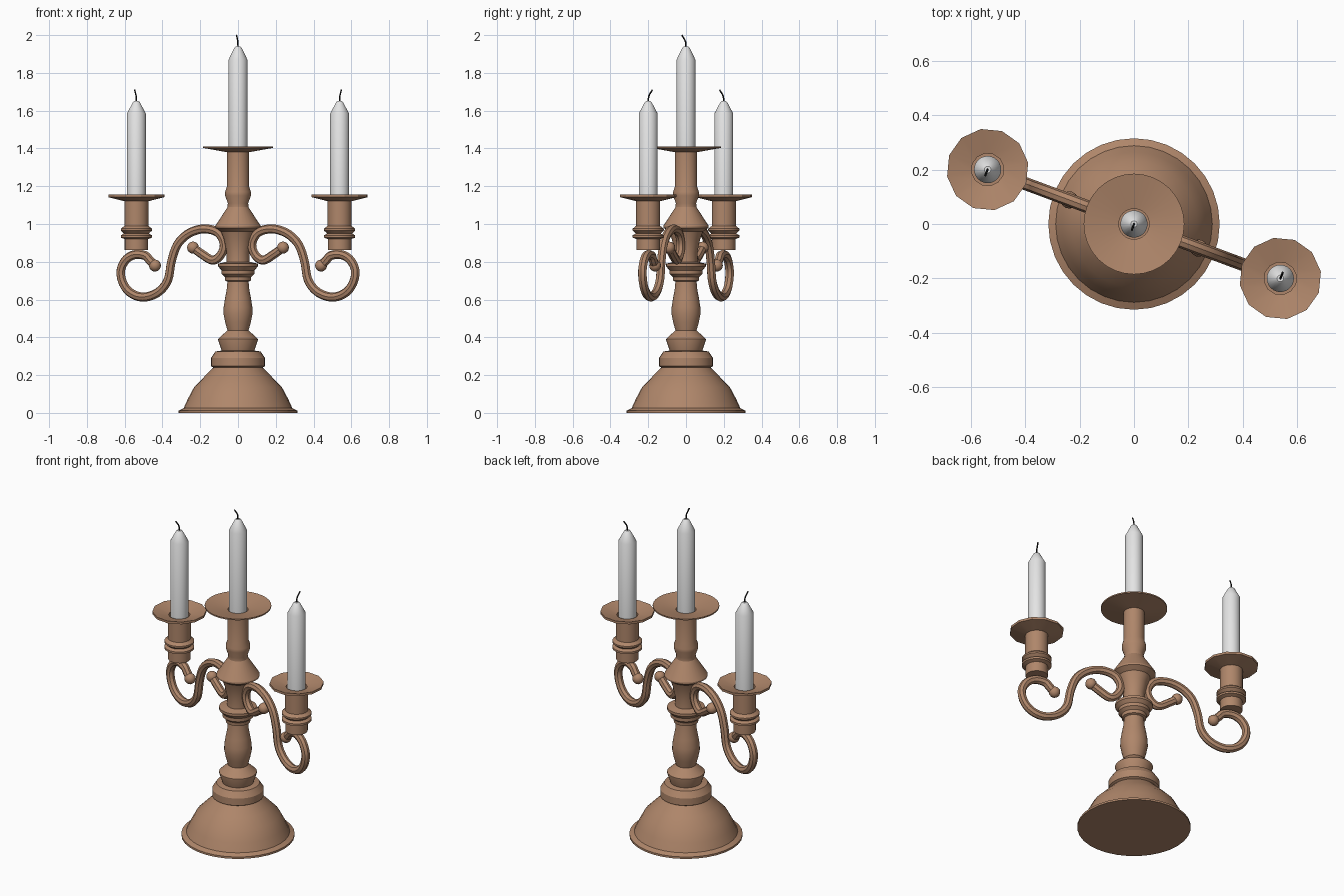
import bpy, bmesh, math
from mathutils import Vector, Matrix

if "Cube" in bpy.data.objects:
    bpy.data.objects.remove(bpy.data.objects["Cube"])


def material(name, rgb):
    m = bpy.data.materials.new(name)
    m.diffuse_color = (*rgb, 1)
    m.use_nodes = True
    m.node_tree.nodes["Principled BSDF"].inputs["Base Color"].default_value = m.diffuse_color
    return m


COPPER = material("copper", (0.43, 0.24, 0.145))
WAX = material("white wax", (0.78, 0.78, 0.78))
BLACK = material("black wick", (0.01, 0.01, 0.01))


def smooth(ob, angle):
    bpy.ops.object.select_all(action='DESELECT')
    ob.select_set(True)
    bpy.context.view_layer.objects.active = ob
    bpy.ops.object.shade_smooth_by_angle(angle=math.radians(angle))


def lathe(name, profile, sides, mat, place=Matrix(), angle=30):
    """Revolve (radius, z) points round the z axis; zero radius closes an end."""
    bm = bmesh.new()
    rings = []
    for r, z in profile:
        n = 1 if r == 0 else sides
        rings.append([bm.verts.new((r * math.cos(2 * math.pi * i / sides),
                                    r * math.sin(2 * math.pi * i / sides), z)) for i in range(n)])
    for a, b in zip(rings, rings[1:]):
        for i in range(sides):
            j = (i + 1) % sides
            ring = [a[i % len(a)], a[j % len(a)], b[j % len(b)], b[i % len(b)]]
            bm.faces.new(list(dict.fromkeys(ring)))
    bmesh.ops.recalc_face_normals(bm, faces=bm.faces)
    bm.transform(place)
    me = bpy.data.meshes.new(name)
    bm.to_mesh(me)
    bm.free()
    me.materials.append(mat)
    ob = bpy.data.objects.new(name, me)
    bpy.context.collection.objects.link(ob)
    smooth(ob, angle)
    return ob


def spline(pts, steps=4):
    """Catmull-Rom curve through the points."""
    p = [Vector(q) for q in pts]
    p = [2 * p[0] - p[1]] + p + [2 * p[-1] - p[-2]]
    out = []
    for a, b, c, d in zip(p, p[1:], p[2:], p[3:]):
        for k in range(steps):
            t = k / steps
            out.append(0.5 * (2 * b + (c - a) * t + (2 * a - 5 * b + 4 * c - d) * t * t
                              + (3 * b - a - 3 * c + d) * t ** 3))
    return out + [p[-2]]


def tube(name, pts, radius, mat, place=Matrix(), res=2, steps=4):
    cu = bpy.data.curves.new(name, 'CURVE')
    cu.dimensions = '3D'
    path = spline(pts, steps)
    sp = cu.splines.new('POLY')
    sp.points.add(len(path) - 1)
    for q, co in zip(sp.points, path):
        q.co = (*(place @ co), 1)
    cu.bevel_depth = radius
    cu.bevel_resolution = res
    cu.use_fill_caps = True
    cu.materials.append(mat)
    ob = bpy.data.objects.new(name, cu)
    bpy.context.collection.objects.link(ob)
    bpy.ops.object.select_all(action='DESELECT')
    ob.select_set(True)
    bpy.context.view_layer.objects.active = ob
    bpy.ops.object.convert(target='MESH')
    smooth(bpy.context.object, 30)


def ball(name, x, z, r, place):
    n = 8
    prof = [(r * math.sin(math.pi * i / n) if 0 < i < n else 0,
             -r * math.cos(math.pi * i / n)) for i in range(n + 1)]
    lathe(name, prof, 12, COPPER, place @ Matrix.Translation((x, 0, z)), 60)


def candle(name, x, y, bottom, shoulder, tip, top, lean):
    place = Matrix.Translation((x, y, 0))
    lathe(name, [(0, bottom), (0.05, bottom), (0.05, shoulder), (0.018, tip - 0.005),
                 (0.012, tip), (0, tip)], 24, WAX, place)
    lx, ly = lean
    h = top - tip
    tube(name + "_wick", [(x, y, tip - 0.01), (x + lx * .1, y + ly * .1, tip + h * .4),
                          (x + lx * .5, y + ly * .5, tip + h * .7), (x + lx, y + ly, top)],
         0.004, BLACK, res=1, steps=2)


# Turned base, stem and central drip dish
lathe("base_and_stem", [
    (0, 0), (0.315, 0), (0.315, 0.012), (0.288, 0.025), (0.265, 0.075), (0.232, 0.137),
    (0.18, 0.19), (0.13, 0.24), (0.143, 0.247), (0.143, 0.29), (0.12, 0.325),
    (0.087, 0.33), (0.105, 0.385), (0.105, 0.392), (0.056, 0.437), (0.068, 0.48),
    (0.077, 0.525), (0.076, 0.56), (0.068, 0.61), (0.06, 0.65), (0.056, 0.695),
    (0.068, 0.70), (0.07, 0.72), (0.087, 0.735), (0.087, 0.755), (0.105, 0.775),
    (0.105, 0.79), (0.06, 0.80), (0.06, 0.85), (0.075, 0.92), (0.09, 0.96),
    (0.12, 0.98), (0.12, 0.99), (0.055, 1.09), (0.054, 1.11), (0.068, 1.15),
    (0.068, 1.17), (0.058, 1.20), (0.058, 1.38), (0.185, 1.403), (0.185, 1.411),
    (0.056, 1.385), (0.056, 1.36), (0, 1.36)], 32, COPPER)
candle("centre_candle", 0, 0, 1.37, 1.87, 1.94, 2.0, (-0.008, -0.022))

# Scrolled arm path, seen side on (distance from the stem, height)
SCROLL = [(.254, .875), (.20, .838), (.141, .808), (.096, .838), (.079, .891), (.102, .944),
          (.147, .969), (.215, .972), (.288, .944), (.344, .888), (.376, .801), (.395, .706),
          (.44, .647), (.503, .617), (.565, .617), (.621, .647), (.655, .70), (.661, .759),
          (.632, .812), (.582, .838), (.525, .833), (.497, .806), (.469, .78)]
CUP = [(0, 0.862), (0.062, 0.862), (0.062, 0.92), (0.083, 0.928), (0.083, 0.94),
       (0.066, 0.95), (0.083, 0.965), (0.083, 0.975), (0.064, 0.99), (0.064, 1.122)]
DISH = [(0.062, 1.12), (0.151, 1.142), (0.151, 1.156), (0.06, 1.132), (0.06, 1.08), (0, 1.08)]
REACH = 0.574

# Two arms, turned half a circle apart
for side, turn in (("right", 0), ("left", math.pi)):
    rot = Matrix.Rotation(math.radians(-20.4) + turn, 4, 'Z')
    tube(side + "_arm", [(x, 0, z) for x, z in SCROLL], 0.024, COPPER, rot)
    for label, (x, z) in (("inner", SCROLL[0]), ("outer", SCROLL[-1])):
        ball(f"{side}_{label}_scroll_ball", x, z, 0.032, rot)
    end = rot @ Matrix.Translation((REACH, 0, 0))
    lathe(side + "_candle_cup", CUP, 24, COPPER, end)
    lathe(side + "_drip_dish", DISH, 12, COPPER, end, 25)
    c = end.translation
    s = 1 if turn == 0 else -1
    candle(side + "_candle", c.x, c.y, 1.09, 1.585, 1.65, 1.71, (0.009 * s, 0.022 * s))
